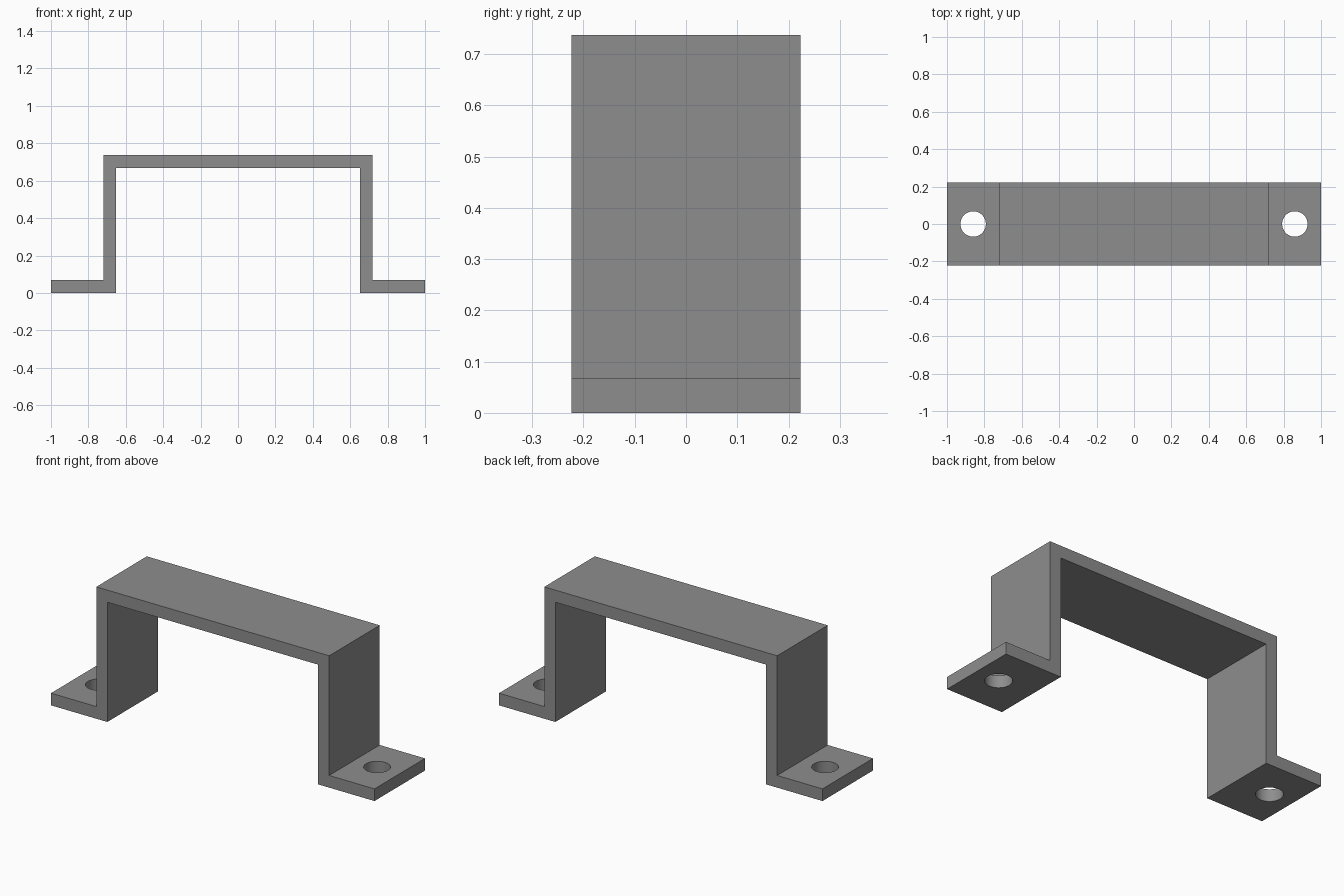
import bpy, bmesh

if "Cube" in bpy.data.objects:
    bpy.data.objects.remove(bpy.data.objects["Cube"])

T = 0.068        # sheet thickness
H = 0.737        # overall height
W = 0.223        # half depth
OUT = 0.72       # outer face of the uprights
HOLE_X, HOLE_R = 0.86, 0.068

grey = bpy.data.materials.new("grey metal")
grey.diffuse_color = (0.27, 0.27, 0.27, 1)
grey.use_nodes = True
grey.node_tree.nodes["Principled BSDF"].inputs["Base Color"].default_value = grey.diffuse_color

# Bracket: hat-shaped profile, right half mirrored to the left, extruded in depth
right = [(OUT - T, H - T), (OUT - T, 0), (1, 0), (1, T), (OUT, T), (OUT, H)]
profile = right + [(-x, z) for x, z in reversed(right)]
bm = bmesh.new()
face = bm.faces.new([bm.verts.new((x, -W, z)) for x, z in profile])
ext = bmesh.ops.extrude_face_region(bm, geom=[face])
verts = [g for g in ext["geom"] if isinstance(g, bmesh.types.BMVert)]
bmesh.ops.translate(bm, verts=verts, vec=(0, 2 * W, 0))
bmesh.ops.recalc_face_normals(bm, faces=bm.faces)
mesh = bpy.data.meshes.new("bracket")
bm.to_mesh(mesh)
bm.free()
mesh.materials.append(grey)
bracket = bpy.data.objects.new("bracket", mesh)
bpy.context.collection.objects.link(bracket)

# Screw holes through both feet
for side in (-1, 1):
    bpy.ops.mesh.primitive_cylinder_add(vertices=48, radius=HOLE_R, depth=0.3,
                                        location=(side * HOLE_X, 0, T / 2))
    cutter = bpy.context.object
    cutter.name = "hole_cutter"
    cutter.hide_render = True
    cutter.data.materials.append(grey)
    mod = bracket.modifiers.new("screw hole", 'BOOLEAN')
    mod.operation = 'DIFFERENCE'
    mod.solver = 'EXACT'
    mod.object = cutter
    bpy.context.view_layer.objects.active = bracket
    bpy.ops.object.modifier_apply(modifier=mod.name)
    bpy.data.objects.remove(cutter)

# Smooth hole walls, sharp sheet edges
bpy.ops.object.select_all(action='DESELECT')
bracket.select_set(True)
bpy.context.view_layer.objects.active = bracket
bpy.ops.object.shade_smooth_by_angle()
